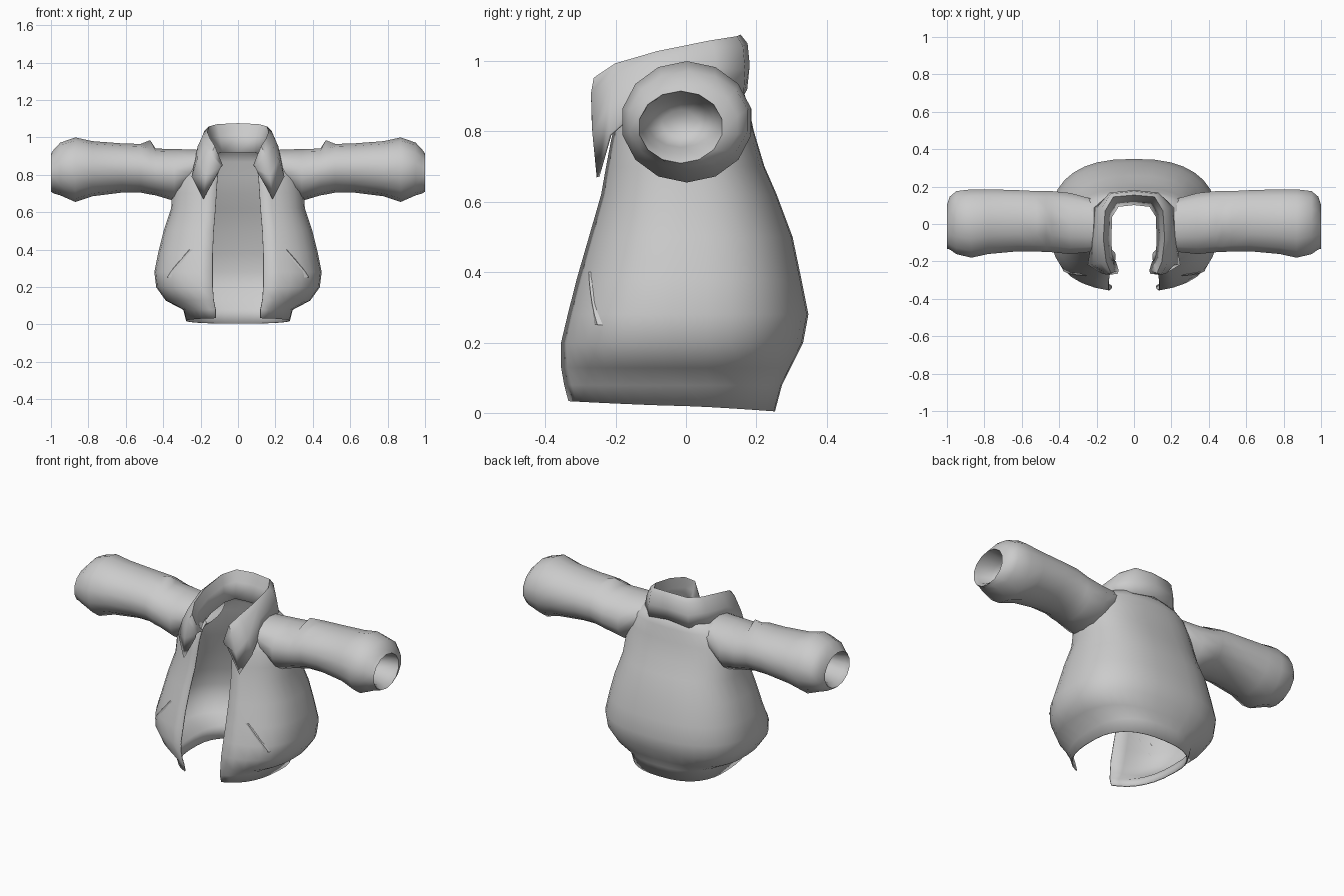
import bpy, bmesh, math
from mathutils import Vector

if "Cube" in bpy.data.objects:
    bpy.data.objects.remove(bpy.data.objects["Cube"])

cloth = bpy.data.materials.new("grey_cloth")
cloth.use_nodes = True
GREY = (0.6, 0.6, 0.6, 1)
cloth.diffuse_color = GREY
cloth.node_tree.nodes["Principled BSDF"].inputs["Base Color"].default_value = GREY


def loft(name, rows, closed=False, cap=False, angle=50, thickness=0):
    """Skin a grid of points; closed joins each row into a loop."""
    bm = bmesh.new()
    grid = [[bm.verts.new(p) for p in row] for row in rows]
    for a, b in zip(grid, grid[1:]):
        n = len(a)
        for i in range(n if closed else n - 1):
            j = (i + 1) % n
            bm.faces.new((a[i], a[j], b[j], b[i]))
    if cap:
        bm.faces.new(grid[-1])
    bmesh.ops.recalc_face_normals(bm, faces=bm.faces)
    mesh = bpy.data.meshes.new(name)
    bm.to_mesh(mesh)
    bm.free()
    mesh.materials.append(cloth)
    ob = bpy.data.objects.new(name, mesh)
    bpy.context.collection.objects.link(ob)
    bpy.ops.object.select_all(action="DESELECT")
    ob.select_set(True)
    bpy.context.view_layer.objects.active = ob
    bpy.ops.object.shade_smooth_by_angle(angle=math.radians(angle))
    if thickness:
        mod = ob.modifiers.new("cloth_thickness", "SOLIDIFY")
        mod.thickness = thickness
        mod.offset = 0


# Torso sections: height, half width, front y, back y, half gap of the opening
TORSO = [
    (0.02, 0.275, -0.35, 0.25, 0.12),
    (0.08, 0.29, -0.36, 0.27, 0.12),
    (0.13, 0.385, -0.362, 0.295, 0.13),
    (0.20, 0.435, -0.36, 0.33, 0.135),
    (0.28, 0.445, -0.34, 0.345, 0.135),
    (0.38, 0.425, -0.315, 0.325, 0.135),
    (0.50, 0.395, -0.28, 0.30, 0.13),
    (0.62, 0.355, -0.245, 0.255, 0.12),
    (0.70, 0.35, -0.23, 0.22, 0.115),
    (0.80, 0.33, -0.215, 0.19, 0.11),
    (0.87, 0.30, -0.205, 0.175, 0.105),
    (0.915, 0.24, -0.20, 0.16, 0.10),
    (0.932, 0.15, -0.19, 0.135, 0.10),
]
POWER = 2.5


def torso_point(t, z, grow=0.0):
    """Point on the torso; t runs 0 at centre back to 1 at the front edge."""
    for lo, hi in zip(TORSO, TORSO[1:]):
        if z <= hi[0]:
            break
    f = (z - lo[0]) / (hi[0] - lo[0])
    w, yf, yb, gap = [p + (q - p) * f for p, q in zip(lo[1:], hi[1:])]
    # pockets swell softly on both sides of the front
    swell = max(0, 1 - abs(abs(t) - 0.76) / 0.2) * max(0, 1 - abs(z - 0.24) / 0.15)
    grow += 0.015 * swell
    end = math.pi - math.asin((gap / w) ** (POWER / 2))
    a = abs(t) * end
    x = (w + grow) * math.sin(a) ** (2 / POWER)
    c = math.cos(a)
    y = (yb + grow) * c ** (2 / POWER) if c > 0 else (yf - grow) * (-c) ** (2 / POWER)
    # the hem dips at the back and the shoulders slope down to the front
    drop = 0.015 * c if z < 0.05 else 0
    if z > 0.75:
        drop = 0.45 * max(-c, 0) * (z - 0.75)
    return Vector((math.copysign(x, t), y, z - drop))


STEPS = 16
rows = [[torso_point(i / STEPS, s[0]) for i in range(-STEPS, STEPS + 1)] for s in TORSO]
loft("jacket_body", rows, thickness=0.006)

# Sleeve sections: x, front y, back y, bottom z, top z (turned in at the cuff)
SLEEVE = [
    (0.17, -0.14, 0.12, 0.80, 0.932),
    (0.25, -0.155, 0.145, 0.73, 0.935),
    (0.34, -0.165, 0.17, 0.66, 0.938),
    (0.44, -0.155, 0.18, 0.69, 0.94),
    (0.47, -0.155, 0.18, 0.695, 0.95),
    (0.52, -0.15, 0.18, 0.705, 0.965),
    (0.62, -0.15, 0.185, 0.705, 0.968),
    (0.78, -0.165, 0.19, 0.685, 0.98),
    (0.87, -0.185, 0.19, 0.655, 1.0),
    (0.95, -0.165, 0.18, 0.69, 0.972),
    (0.985, -0.14, 0.15, 0.70, 0.935),
    (1.0, -0.135, 0.105, 0.71, 0.915),
    (0.975, -0.13, 0.10, 0.735, 0.91),
    (0.90, -0.11, 0.08, 0.755, 0.89),
    (0.85, -0.07, 0.04, 0.785, 0.86),
]
SIDES = 14
for side, label in ((1, "left"), (-1, "right")):
    rows = []
    for x, y0, y1, z0, z1 in SLEEVE:
        row = []
        for i in range(SIDES):
            a = math.tau * i / SIDES
            bump = 0.035 if i == 0 and x == 0.47 else 0
            row.append((side * x, (y0 + y1) / 2 + (y1 - y0) / 2 * math.sin(a),
                        (z0 + z1) / 2 + (z1 - z0) / 2 * math.cos(a) + bump))
        rows.append(row)
    loft(label + "_sleeve", rows, closed=True, cap=True, angle=65)

    # Slanted pocket welt lying on the front of the torso
    rows = []
    for k in range(6):
        f = k / 5
        t, z = 0.77 + 0.12 * f, 0.25 + 0.15 * f
        rows.append([torso_point(side * (t + d), z, g)
                     for d, g in ((-0.02, -0.004), (0.0, 0.007), (0.03, -0.004))])
    loft(label + "_pocket_welt", rows)

# Collar stations from centre back to front tip: neck base, fold, outer edge
COLLAR = [
    ((0, 0.105, 0.92), (0, 0.155, 1.072), (0, 0.17, 0.92)),
    ((0.085, 0.095, 0.92), (0.11, 0.145, 1.067), (0.13, 0.16, 0.90)),
    ((0.12, 0.04, 0.91), (0.155, 0.07, 1.055), (0.21, 0.085, 0.92)),
    ((0.125, -0.08, 0.89), (0.165, -0.08, 1.025), (0.225, -0.10, 0.89)),
    ((0.12, -0.17, 0.86), (0.15, -0.20, 0.99), (0.245, -0.215, 0.79)),
    ((0.11, -0.20, 0.84), (0.125, -0.26, 0.95), (0.185, -0.25, 0.67)),
    ((0.10, -0.20, 0.83), (0.085, -0.25, 0.85), (0.105, -0.25, 0.815)),
]


def collar_row(base, fold, edge, side):
    b, f, e = Vector(base), Vector(fold), Vector(edge)
    out = (e - b) * Vector((1, 1, 0))
    out = out.normalized() * 0.014
    pts = [b, b.lerp(f, 0.6), f, f.lerp(e, 0.15) + out, f.lerp(e, 0.55) + out, e]
    return [Vector((side * p.x, p.y, p.z)) for p in pts]


rows = [collar_row(*s, -1) for s in reversed(COLLAR[1:])] + [collar_row(*s, 1) for s in COLLAR]
loft("collar", rows, thickness=0.008, angle=60)
